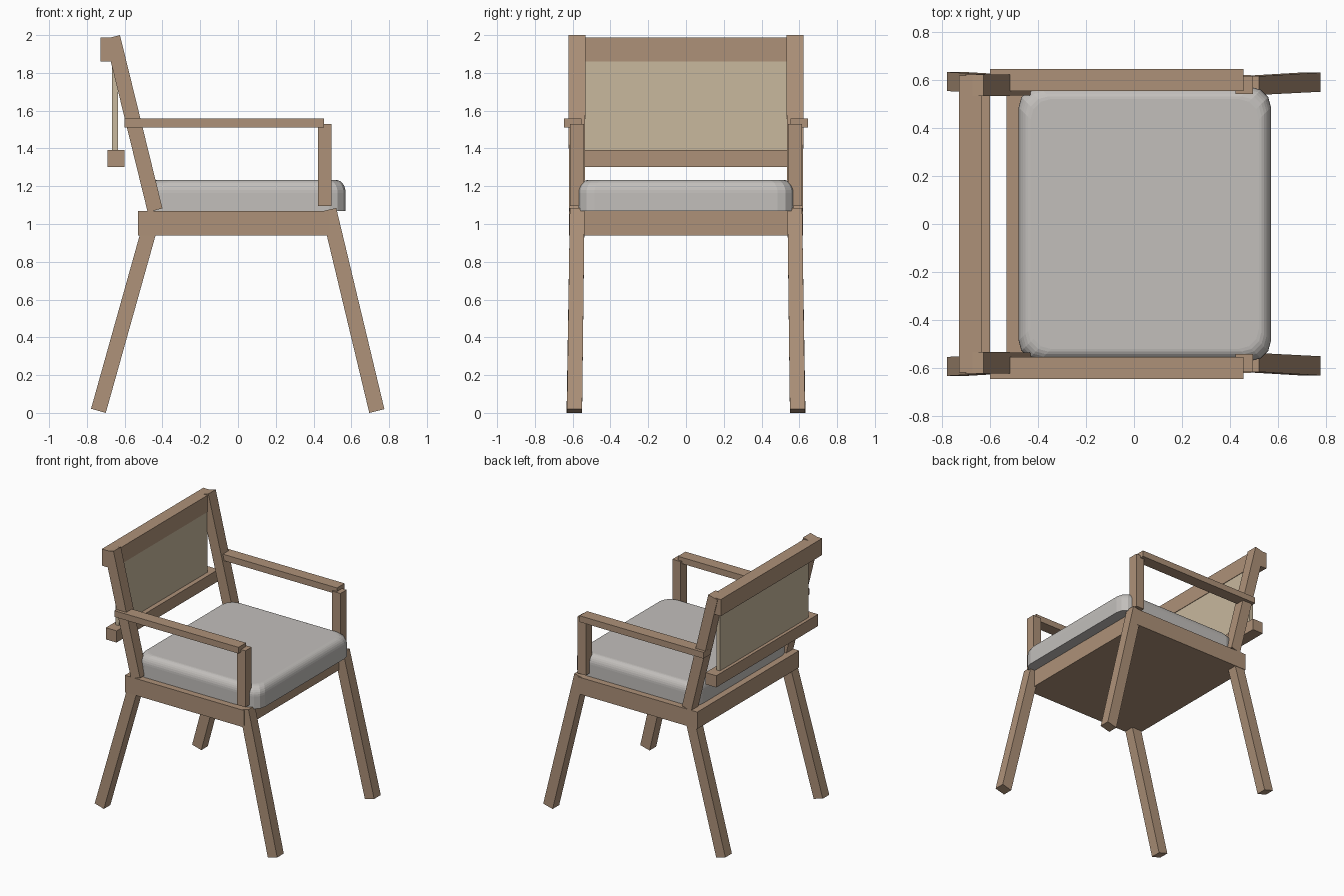
import bpy, bmesh, math

if "Cube" in bpy.data.objects:
    bpy.data.objects.remove(bpy.data.objects["Cube"])


def material(name, rgb):
    m = bpy.data.materials.new(name)
    m.diffuse_color = (*rgb, 1.0)
    m.use_nodes = True
    m.node_tree.nodes["Principled BSDF"].inputs["Base Color"].default_value = m.diffuse_color
    return m


WOOD = material("warm wood", (0.42, 0.285, 0.19))
CANE = material("woven cane", (0.58, 0.48, 0.34))
FABRIC = material("grey fabric", (0.54, 0.52, 0.50))


def loft(name, rings, mat):
    """Closed solid through a list of rings with equal point counts."""
    bm = bmesh.new()
    rows = [[bm.verts.new(p) for p in ring] for ring in rings]
    n = len(rows[0])
    for a, b in zip(rows, rows[1:]):
        for i in range(n):
            j = (i + 1) % n
            bm.faces.new((a[i], a[j], b[j], b[i]))
    bm.faces.new(rows[0][::-1])
    bm.faces.new(rows[-1])
    bmesh.ops.recalc_face_normals(bm, faces=bm.faces[:])
    mesh = bpy.data.meshes.new(name)
    bm.to_mesh(mesh)
    bm.free()
    mesh.materials.append(mat)
    obj = bpy.data.objects.new(name, mesh)
    bpy.context.collection.objects.link(obj)
    return obj


def box(name, x, y, z, mat=WOOD):
    rings = [[(x[0], y[0], h), (x[1], y[0], h), (x[1], y[1], h), (x[0], y[1], h)] for h in z]
    return loft(name, rings, mat)


def beam(name, low, high, y_low, y_high, side):
    """Slanted bar: low and high are its end edges in x,z; y ranges at each end."""
    rings = []
    for (a, b), (y0, y1) in ((low, y_low), (high, y_high)):
        rings.append([(a[0], side * y0, a[1]), (b[0], side * y0, b[1]),
                      (b[0], side * y1, b[1]), (a[0], side * y1, a[1])])
    return loft(name, rings, WOOD)


# Seat frame
box("seat_frame", (-0.53, 0.485), (-0.62, 0.62), (0.94, 1.07))

# Legs, back posts and arms, mirrored left and right
for side, tag in ((-1, "right"), (1, "left")):
    beam("front_leg_" + tag, ((0.695, 0.0), (0.775, 0.02)), ((0.44, 1.066), (0.52, 1.085)),
         (0.55, 0.63), (0.537, 0.615), side)
    beam("back_leg_" + tag, ((-0.778, 0.022), (-0.70, 0.0)), ((-0.487, 1.06), (-0.409, 1.038)),
         (0.553, 0.632), (0.537, 0.615), side)
    beam("back_post_" + tag, ((-0.478, 1.062), (-0.40, 1.083)), ((-0.703, 1.98), (-0.625, 2.0)),
         (0.535, 0.62), (0.532, 0.622), side)
    box("arm_support_" + tag, (0.423, 0.494), sorted((side * 0.54, side * 0.615)), (1.095, 1.53))
    box("armrest_" + tag, (-0.60, 0.456), sorted((side * 0.553, side * 0.645)), (1.51, 1.558))

# Backrest rails and panel
box("top_rail", (-0.728, -0.632), (-0.617, 0.617), (1.86, 1.988))
box("lower_rail", (-0.692, -0.60), (-0.62, 0.62), (1.303, 1.393))
box("back_panel", (-0.667, -0.636), (-0.54, 0.54), (1.39, 1.865), CANE)


# Cushion with rounded corners and a softly stepped upper edge
def rounded_rect(inset, z, cx=0.045, hx=0.525, hy=0.57, radius=0.085, steps=3):
    pts = []
    hx, hy = hx - inset, hy - inset
    for k, (sx, sy) in enumerate(((1, 1), (-1, 1), (-1, -1), (1, -1))):
        for i in range(steps + 1):
            a = math.radians(90 * (k + i / steps))
            pts.append((cx + sx * (hx - radius) + radius * math.cos(a),
                        sy * (hy - radius) + radius * math.sin(a), z))
    return pts


edge = [(0.0, 1.07)]
for i in range(8):
    a = math.radians(90 * i / 7)
    edge.append((0.05 * (1 - math.cos(a)), 1.165 + 0.068 * math.sin(a)))
loft("seat_cushion", [rounded_rect(d, z) for d, z in edge], FABRIC)
